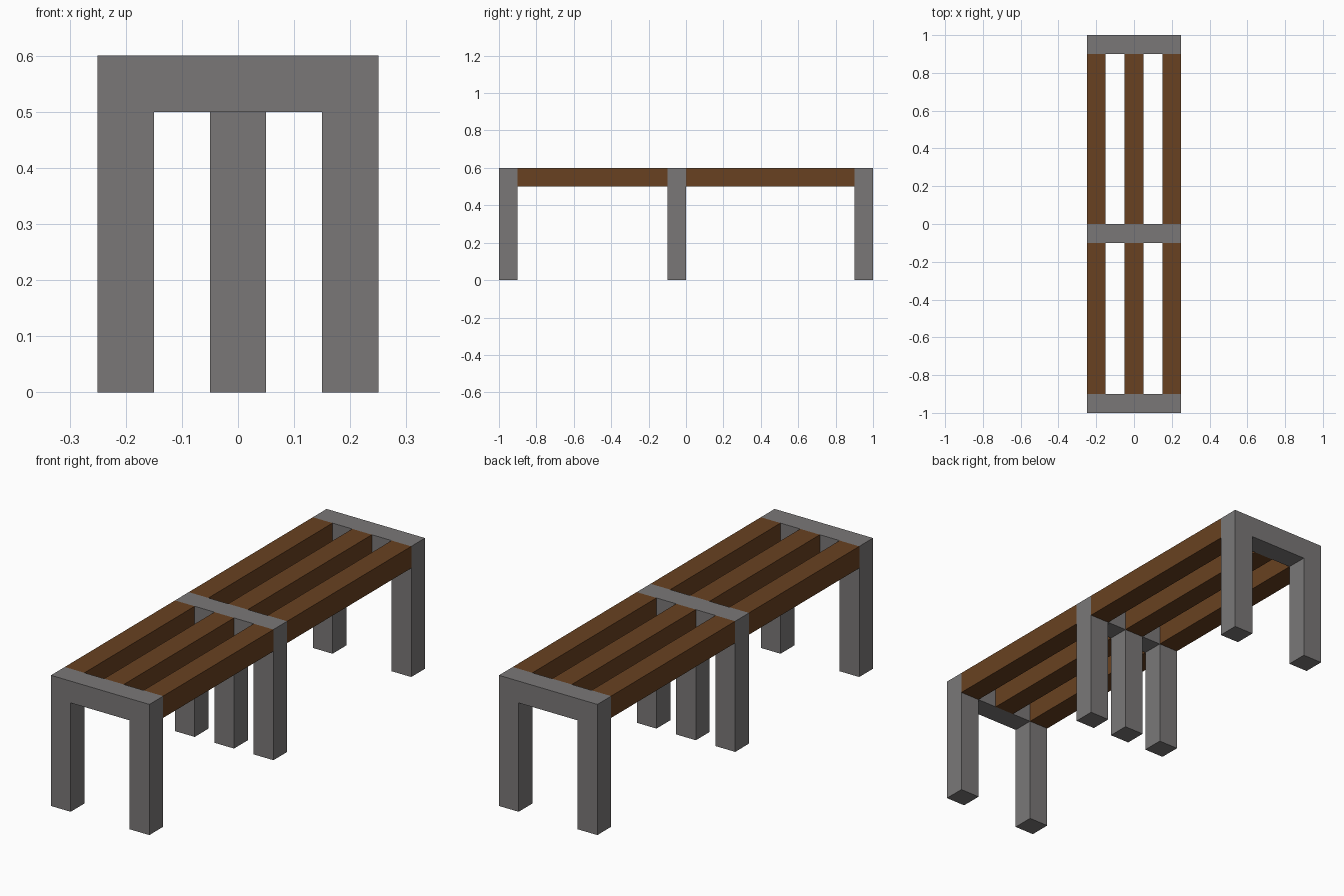
import bpy
import bmesh

if "Cube" in bpy.data.objects:
    bpy.data.objects.remove(bpy.data.objects["Cube"])


def material(name, rgb):
    m = bpy.data.materials.new(name)
    m.diffuse_color = (*rgb, 1.0)
    m.use_nodes = True
    m.node_tree.nodes["Principled BSDF"].inputs["Base Color"].default_value = m.diffuse_color
    return m


METAL = material("grey metal", (0.195, 0.187, 0.187))
WOOD = material("brown wood", (0.14, 0.053, 0.015))

W, H, T = 0.25, 0.6, 0.1   # half width, height, beam thickness


def extrude_profile(name, profile, y0, y1, mat):
    """Extrude an x/z outline from y0 to y1."""
    bm = bmesh.new()
    face = bm.faces.new([bm.verts.new((x, y0, z)) for x, z in profile])
    result = bmesh.ops.extrude_face_region(bm, geom=[face])
    verts = [v for v in result["geom"] if isinstance(v, bmesh.types.BMVert)]
    bmesh.ops.translate(bm, verts=verts, vec=(0, y1 - y0, 0))
    bmesh.ops.recalc_face_normals(bm, faces=bm.faces)
    mesh = bpy.data.meshes.new(name)
    bm.to_mesh(mesh)
    bm.free()
    mesh.materials.append(mat)
    obj = bpy.data.objects.new(name, mesh)
    bpy.context.collection.objects.link(obj)
    return obj


def frame_outline(leg_centres):
    """Crossbar on top with a square leg below each centre."""
    pts = [(W, H), (-W, H)]
    for i, c in enumerate(leg_centres):
        a, b = c - T / 2, c + T / 2
        if i > 0:
            pts.append((a, H - T))
        pts += [(a, 0), (b, 0)]
        if i < len(leg_centres) - 1:
            pts.append((b, H - T))
    return pts


# Two-legged end frames and three-legged middle frame
extrude_profile("front_frame", frame_outline([-0.2, 0.2]), -1.0, -0.9, METAL)
extrude_profile("middle_frame", frame_outline([-0.2, 0.0, 0.2]), -0.1, 0.0, METAL)
extrude_profile("back_frame", frame_outline([-0.2, 0.2]), 0.9, 1.0, METAL)

# Seat slats between the frames
for part, y0, y1 in (("front", -0.9, -0.1), ("back", 0.0, 0.9)):
    for side, x in (("left", -0.2), ("centre", 0.0), ("right", 0.2)):
        a, b = x - T / 2, x + T / 2
        extrude_profile(f"{part}_{side}_slat",
                        [(a, H - T), (b, H - T), (b, H), (a, H)], y0, y1, WOOD)
